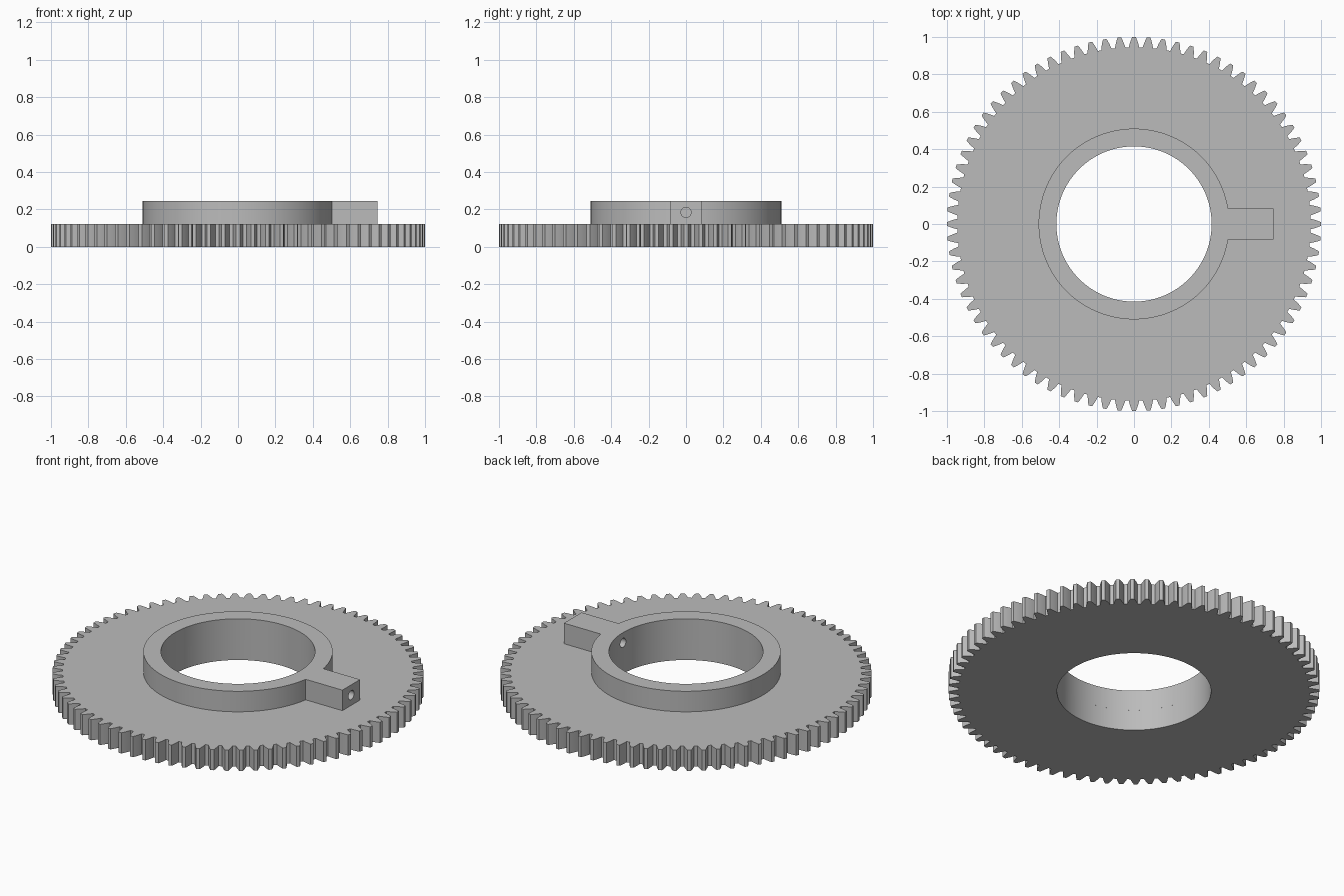
import bpy, bmesh
from math import sin, cos, tan, pi, acos, atan2, radians, sqrt

if "Cube" in bpy.data.objects:
    bpy.data.objects.remove(bpy.data.objects["Cube"])

TEETH = 80
BORE = 0.415
PLATE_TOP, HUB_TOP = 0.123, 0.245
HUB_R, ARM_END, ARM_HALF = 0.51, 0.745, 0.083

grey = bpy.data.materials.new("plain grey")
grey.use_nodes = True
colour = (0.5, 0.5, 0.5, 1)
grey.diffuse_color = colour
grey.node_tree.nodes["Principled BSDF"].inputs["Base Color"].default_value = colour


def polar(r, a):
    return r * cos(a), r * sin(a)


def ring_prism(name, outline, z0, z1):
    """Extrude an outline with a round bore through its middle."""
    bm = bmesh.new()
    inner = [polar(BORE, atan2(y, x)) for x, y in outline]
    loops = [[bm.verts.new((x, y, z)) for x, y in pts]
             for pts, z in ((outline, z0), (outline, z1), (inner, z1), (inner, z0))]
    n = len(outline)
    for k in range(4):
        a, b = loops[k], loops[(k + 1) % 4]
        for i in range(n):
            j = (i + 1) % n
            bm.faces.new((a[i], a[j], b[j], b[i]))
    bmesh.ops.recalc_face_normals(bm, faces=bm.faces)
    mesh = bpy.data.meshes.new(name)
    bm.to_mesh(mesh)
    bm.free()
    mesh.materials.append(grey)
    obj = bpy.data.objects.new(name, mesh)
    bpy.context.collection.objects.link(obj)
    return obj


# Toothed plate: involute flanks between root and tip circles
module = 2 / (TEETH + 2)
pitch_r = module * TEETH / 2
root_r = pitch_r - 1.25 * module
pressure = radians(20)
base_r = pitch_r * cos(pressure)


def half_angle(r):
    t = acos(base_r / r)
    return pi / (2 * TEETH) + tan(pressure) - pressure - tan(t) + t


radii = [root_r + (1 - root_r) * k / 4 for k in range(5)]
tooth = [(r, -half_angle(r)) for r in radii]
tooth += [(r, half_angle(r)) for r in reversed(radii)]
gear_outline = [polar(r, a + 2 * pi * i / TEETH + pi / 2)
                for i in range(TEETH) for r, a in tooth]
gear = ring_prism("gear_plate", gear_outline, 0, PLATE_TOP)

# Raised hub with a radial arm, as one outline
joint_x = sqrt(HUB_R ** 2 - ARM_HALF ** 2)
start = atan2(ARM_HALF, joint_x)
ARC = 160
hub_outline = [polar(HUB_R, start + (2 * pi - 2 * start) * i / ARC) for i in range(ARC + 1)]
hub_outline += [(joint_x + (ARM_END - joint_x) * i / 3, -ARM_HALF) for i in (1, 2)]
hub_outline += [(ARM_END, ARM_HALF * (i / 4 - 1)) for i in range(9)]
hub_outline += [(ARM_END + (joint_x - ARM_END) * i / 3, ARM_HALF) for i in (1, 2)]
hub = ring_prism("hub_with_arm", hub_outline, PLATE_TOP, HUB_TOP)

# Set screw hole along the arm
bpy.ops.mesh.primitive_cylinder_add(
    vertices=32, radius=0.027, depth=0.6,
    location=(0.6, 0, (PLATE_TOP + HUB_TOP) / 2), rotation=(0, pi / 2, 0))
cutter = bpy.context.object
cutter.name = "screw_hole_cutter"
cutter.data.materials.append(grey)
cutter.hide_render = True
cut = hub.modifiers.new("screw hole", "BOOLEAN")
cut.object = cutter
cut.operation = "DIFFERENCE"
cut.solver = "EXACT"
bpy.context.view_layer.objects.active = hub
bpy.ops.object.modifier_apply(modifier=cut.name)
bpy.data.objects.remove(cutter)

# Smooth round surfaces, keep edges crisp
for obj in (gear, hub):
    bpy.ops.object.select_all(action="DESELECT")
    obj.select_set(True)
    bpy.context.view_layer.objects.active = obj
    bpy.ops.object.shade_smooth_by_angle(angle=radians(30))
